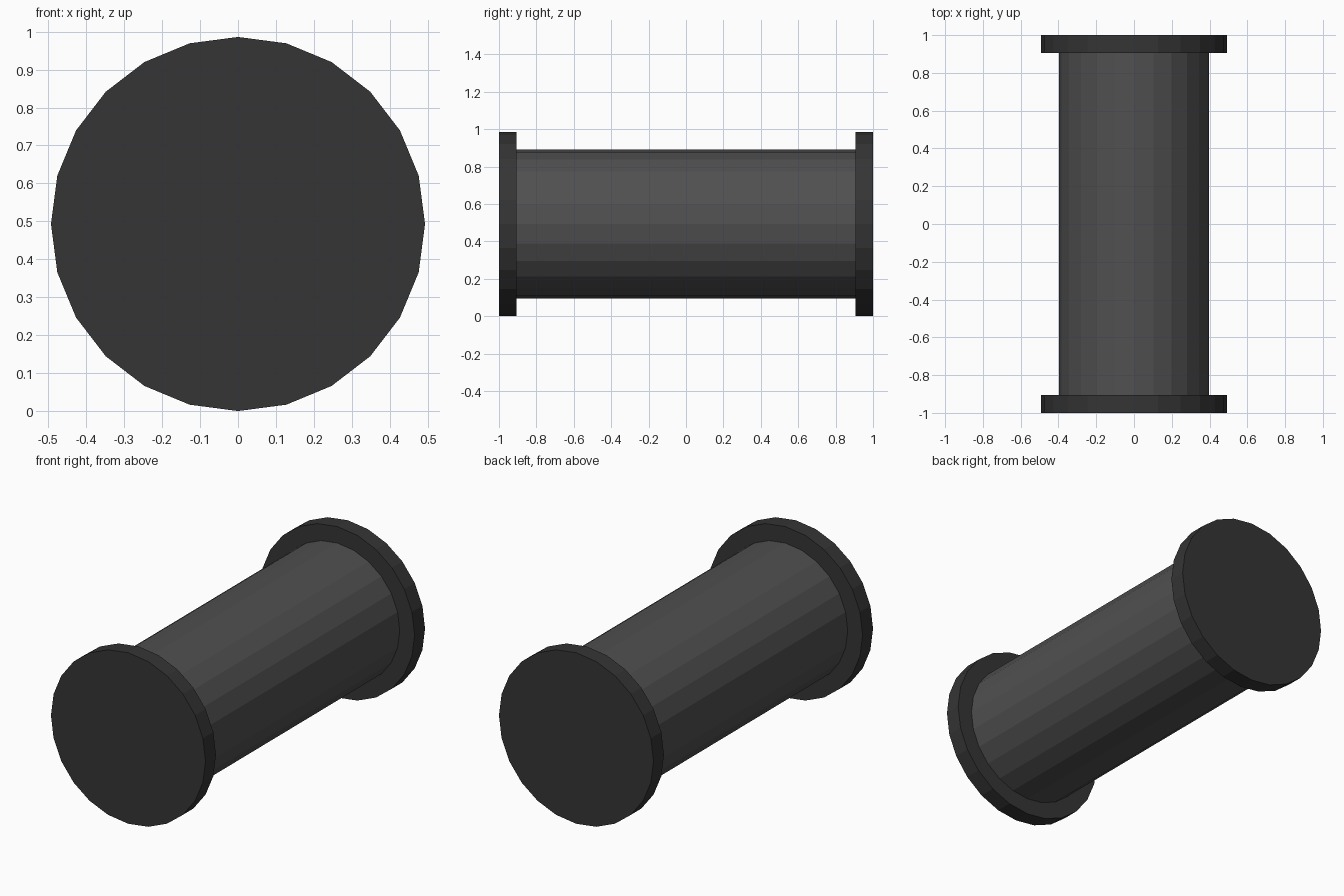
import bpy
import math

if "Cube" in bpy.data.objects:
    bpy.data.objects.remove(bpy.data.objects["Cube"])

R_FLANGE, R_BODY, SIDES = 0.493, 0.398, 24
FLANGE_T = 0.095


def material(name, value):
    mat = bpy.data.materials.new(name)
    mat.diffuse_color = (value, value, value, 1)
    mat.use_nodes = True
    mat.node_tree.nodes["Principled BSDF"].inputs["Base Color"].default_value = mat.diffuse_color
    return mat


def cylinder(name, radius, length, y, mat):
    # Flat-shaded cylinder lying along y, with a vertex at the top
    bpy.ops.mesh.primitive_cylinder_add(
        vertices=SIDES, radius=radius, depth=length,
        location=(0, y, R_FLANGE), rotation=(math.pi / 2, 0, 0))
    obj = bpy.context.object
    obj.name = name
    obj.data.materials.append(mat)
    return obj


body_mat = material("dark_grey", 0.08)
flange_mat = material("black", 0.035)

# Central barrel
cylinder("barrel", R_BODY, 2 * (1 - FLANGE_T), 0, body_mat)

# End flanges
for name, side in (("front_flange", -1), ("back_flange", 1)):
    cylinder(name, R_FLANGE, FLANGE_T, side * (1 - FLANGE_T / 2), flange_mat)
